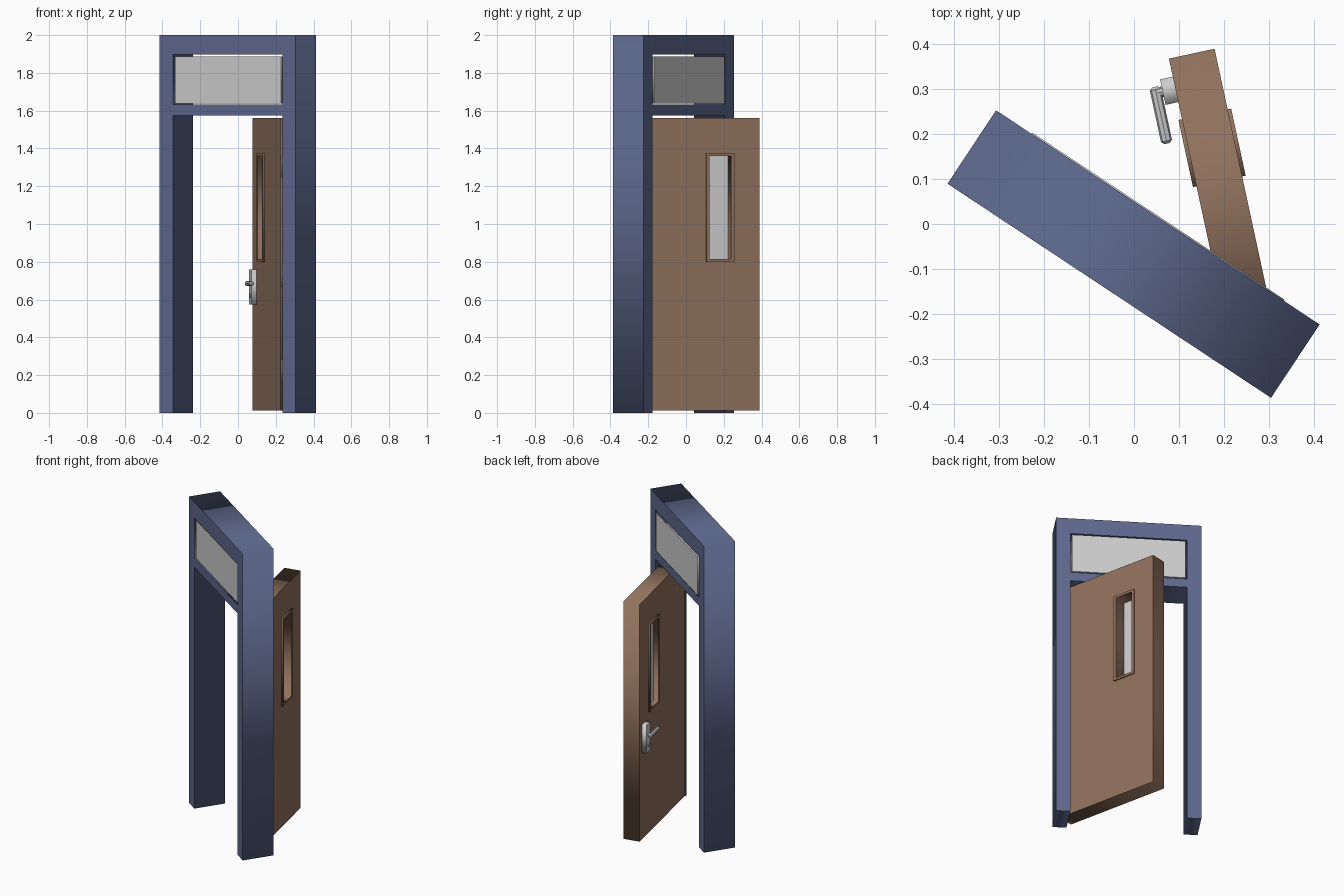
import bpy, bmesh, math
from mathutils import Matrix, Vector

if "Cube" in bpy.data.objects:
    bpy.data.objects.remove(bpy.data.objects["Cube"])


def material(name, rgb):
    m = bpy.data.materials.new(name)
    m.diffuse_color = (*rgb, 1)
    m.use_nodes = True
    m.node_tree.nodes["Principled BSDF"].inputs["Base Color"].default_value = m.diffuse_color
    return m


NAVY = material("navy_paint", (0.11, 0.14, 0.265))
BROWN = material("brown_wood", (0.28, 0.166, 0.11))

# Wall frame axes, and door axes (x from hinge to free edge, +y out of handle side)
WALL = Matrix.Translation((-0.001, -0.067, 0)) @ Matrix.Rotation(math.radians(-33.5), 4, 'Z')
DOOR = Matrix.Translation((0.225, -0.313, 0)) @ Matrix.Rotation(math.radians(102.2), 4, 'Z')


def add_mesh(name, mesh, matrix, mat=None):
    ob = bpy.data.objects.new(name, mesh)
    bpy.context.collection.objects.link(ob)
    ob.matrix_world = matrix
    if mat:
        mesh.materials.clear()
        mesh.materials.append(mat)
    return ob


def rect(x0, x1, z0, z1):
    return [(x0, z0), (x1, z0), (x1, z1), (x0, z1)]


def panel(name, outlines, y0, y1, matrix, mat=None):
    """Extrude x-z outlines (later ones are holes) from y0 to y1."""
    cu = bpy.data.curves.new(name + "_outline", 'CURVE')
    cu.dimensions = '2D'
    cu.fill_mode = 'BOTH'
    cu.extrude = (y1 - y0) / 2
    for pts in outlines:
        sp = cu.splines.new('POLY')
        sp.points.add(len(pts) - 1)
        for p, (x, z) in zip(sp.points, pts):
            p.co = (x, z, 0, 1)
        sp.use_cyclic_u = True
    tmp = bpy.data.objects.new("tmp", cu)
    bpy.context.collection.objects.link(tmp)
    dg = bpy.context.evaluated_depsgraph_get()
    mesh = bpy.data.meshes.new_from_object(tmp.evaluated_get(dg))
    bpy.data.objects.remove(tmp)
    mesh.transform(Matrix.Translation((0, (y0 + y1) / 2, 0)) @ Matrix.Rotation(math.pi / 2, 4, 'X'))
    bm = bmesh.new()
    bm.from_mesh(mesh)
    bmesh.ops.remove_doubles(bm, verts=bm.verts, dist=1e-5)
    bmesh.ops.recalc_face_normals(bm, faces=bm.faces)
    bm.to_mesh(mesh)
    bm.free()
    return add_mesh(name, mesh, matrix, mat)


def rod(name, a, b, r, matrix, sides=8, bevel=0.0):
    a, b = Vector(a), Vector(b)
    bm = bmesh.new()
    rot = (b - a).to_track_quat('Z', 'Y').to_matrix().to_4x4()
    bmesh.ops.create_cone(bm, cap_ends=True, segments=sides, radius1=r, radius2=r,
                          depth=(b - a).length, matrix=Matrix.Translation((a + b) / 2) @ rot)
    if bevel:
        caps = [f for f in bm.faces if len(f.verts) == sides and sides != 4]
        bmesh.ops.bevel(bm, geom=list({e for f in caps for e in f.edges}), offset=bevel,
                        segments=1, affect='EDGES')
    mesh = bpy.data.meshes.new(name)
    bm.to_mesh(mesh)
    bm.free()
    return add_mesh(name, mesh, matrix)


# Door frame with transom opening
W, O = 0.432, 0.348
panel("door_frame",
      [[(-W, 0), (-O, 0), (-O, 1.575), (O, 1.575), (O, 0), (W, 0), (W, 2), (-W, 2)],
       rect(-O, O, 1.632, 1.897)], -0.098, 0.098, WALL, NAVY)
panel("transom_pane", [rect(-0.337, 0.337, 1.638, 1.888)], -0.093, 0.101, WALL)

# Door leaf with window opening and trim on both faces
T = 0.104
hole = rect(0.424, 0.541, 0.815, 1.36)
panel("door_leaf", [rect(0, 0.697, 0.013, 1.56), hole], -T, 0, DOOR, BROWN)
for side, y0, y1 in (("inner", 0, 0.008), ("outer", -T - 0.008, -T)):
    panel(side + "_window_trim", [rect(0.406, 0.559, 0.8, 1.375), hole], y0, y1, DOOR, BROWN)
panel("window_pane", [rect(0.424, 0.541, 0.815, 1.36)], -0.032, -0.024, DOOR)

# Hinges on the hinge edge
for i, z in enumerate((0.225, 0.725, 1.305)):
    panel(f"hinge_{i + 1}", [rect(-0.005, 0.002, z - 0.055, z + 0.055)], -0.085, -0.003, DOOR)

# Handle plate, stem, lever and lock
panel("handle_plate", [rect(0.598, 0.656, 0.575, 0.76)], 0, 0.029, DOOR)
rod("handle_stem", (0.628, 0.025, 0.685), (0.628, 0.046, 0.685), 0.011, DOOR)
rod("handle_lever", (0.642, 0.044, 0.685), (0.513, 0.044, 0.685), 0.0125, DOOR, bevel=0.006)
rod("lock_cylinder", (0.628, 0.025, 0.62), (0.628, 0.033, 0.62), 0.012, DOOR, 12)
